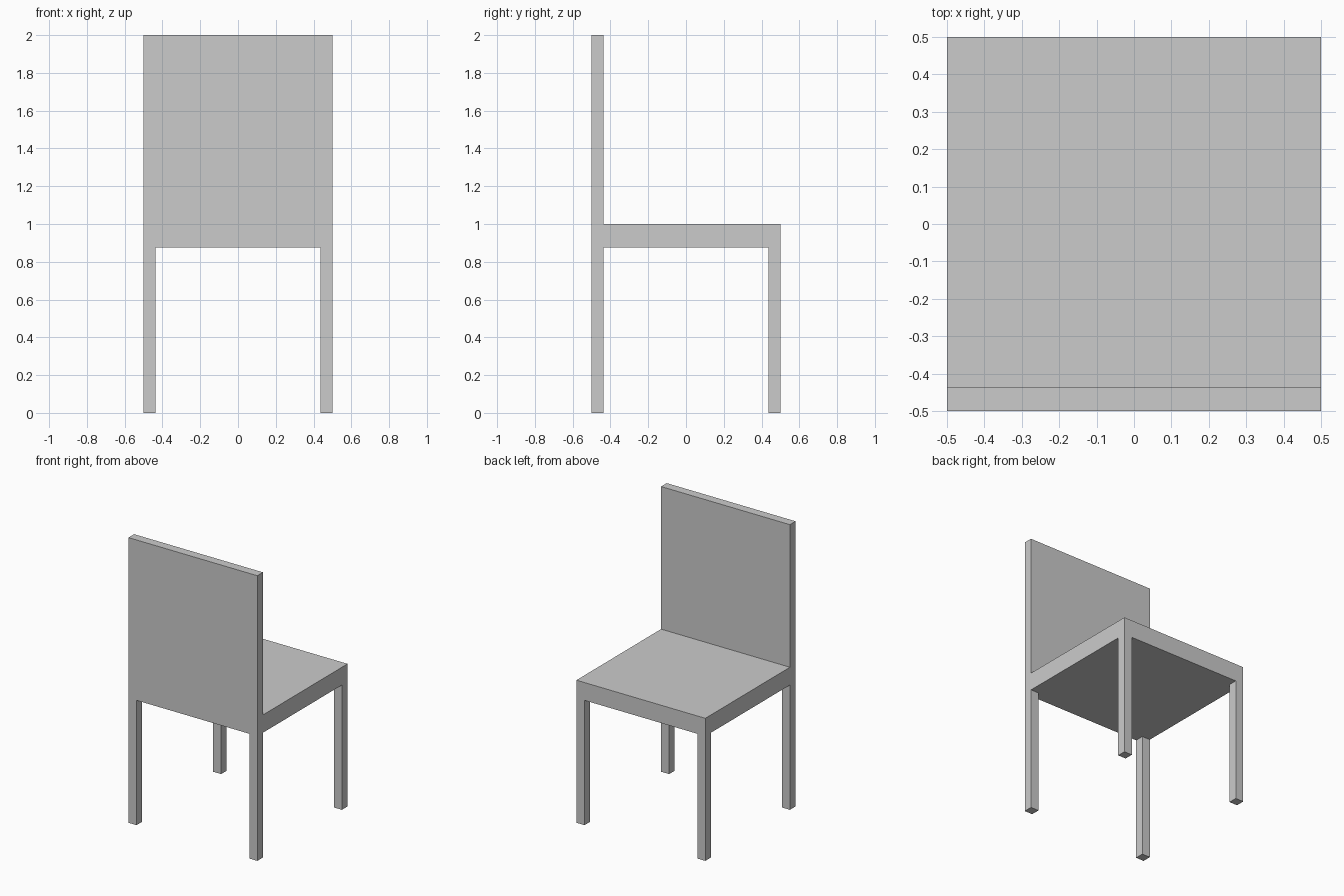
import bpy

if "Cube" in bpy.data.objects:
    bpy.data.objects.remove(bpy.data.objects["Cube"])

HALF = 0.5          # half the seat width and depth
THICK = 0.0625      # leg and backrest thickness
SEAT_BOTTOM, SEAT_TOP, BACK_TOP = 0.875, 1.0, 2.0


def box(name, low, high):
    """Axis-aligned box between two opposite corners."""
    centre = [(a + b) / 2 for a, b in zip(low, high)]
    bpy.ops.mesh.primitive_cube_add(size=1, location=centre)
    obj = bpy.context.object
    obj.name = name
    obj.scale = [b - a for a, b in zip(low, high)]
    bpy.ops.object.transform_apply(location=True, rotation=False, scale=True)
    return obj


# Seat slab
box("seat", (-HALF, -HALF, SEAT_BOTTOM), (HALF, HALF, SEAT_TOP))

# Backrest panel, standing on the -y edge of the seat
box("backrest", (-HALF, -HALF, SEAT_TOP), (HALF, -HALF + THICK, BACK_TOP))

# Four square legs: one corner leg mirrored in x and y
legs = box("legs", (HALF - THICK, HALF - THICK, 0), (HALF, HALF, SEAT_BOTTOM))
mirror = legs.modifiers.new("mirror_legs", 'MIRROR')
mirror.use_axis = (True, True, False)
